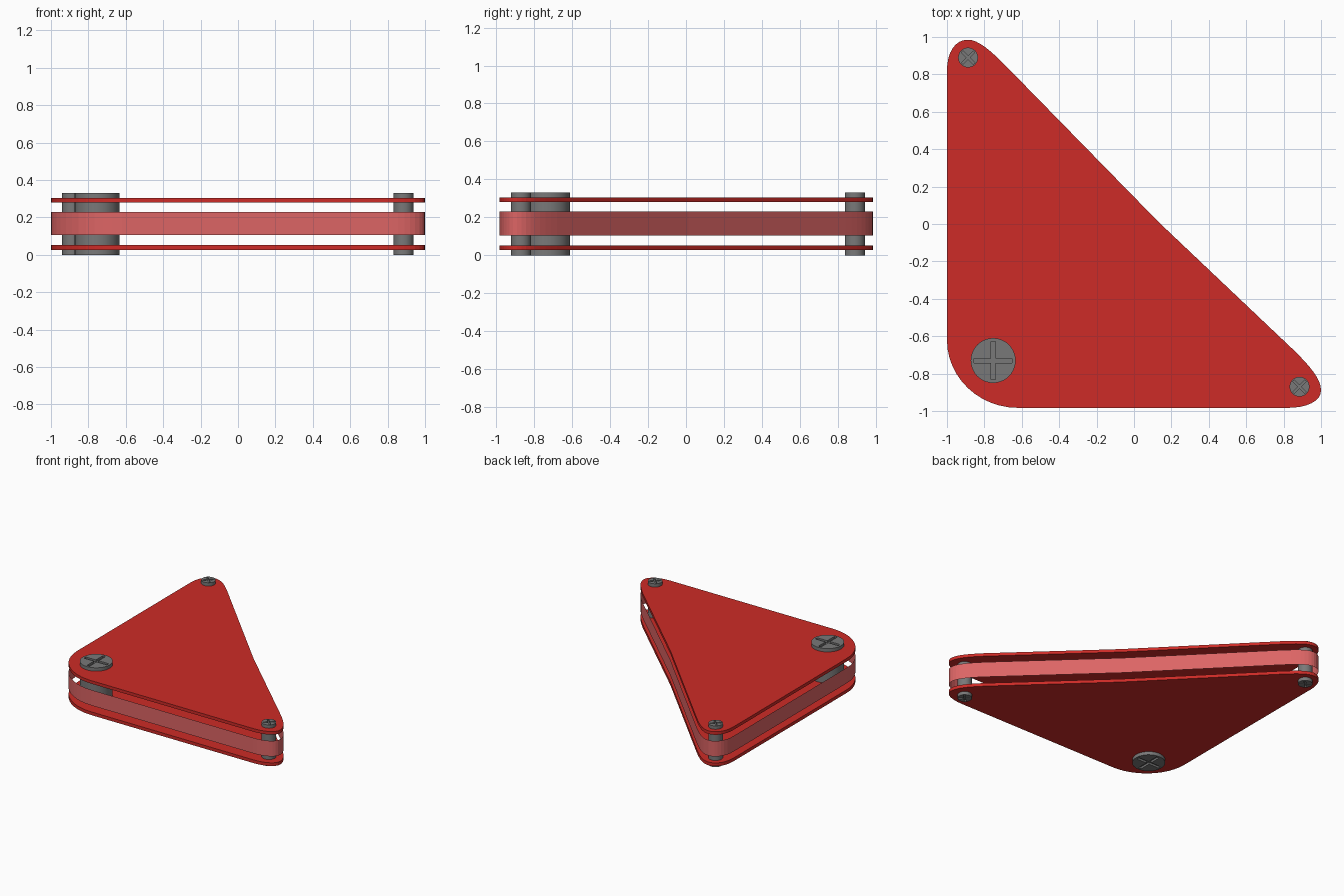
import bpy, bmesh, math
from mathutils import Vector

if "Cube" in bpy.data.objects:
    bpy.data.objects.remove(bpy.data.objects["Cube"])

H = 0.332


def material(name, color):
    m = bpy.data.materials.new(name)
    m.diffuse_color = (*color, 1)
    m.use_nodes = True
    m.node_tree.nodes["Principled BSDF"].inputs["Base Color"].default_value = m.diffuse_color
    return m


RED = material("red", (0.61, 0.024, 0.02))
PINK = material("light_red", (0.72, 0.13, 0.13))
GREY = material("dark_grey", (0.19, 0.19, 0.19))


def prism(name, pts, z0, z1, mat, capped=True):
    """Extrude a closed outline from z0 to z1, with or without end caps."""
    bm = bmesh.new()
    lo = [bm.verts.new((x, y, z0)) for x, y in pts]
    hi = [bm.verts.new((x, y, z1)) for x, y in pts]
    n = len(pts)
    for i in range(n):
        j = (i + 1) % n
        bm.faces.new((lo[i], lo[j], hi[j], hi[i]))
    if capped:
        bm.faces.new(lo[::-1])
        bm.faces.new(hi)
        bmesh.ops.recalc_face_normals(bm, faces=bm.faces)
    me = bpy.data.meshes.new(name)
    bm.to_mesh(me)
    bm.free()
    me.materials.append(mat)
    ob = bpy.data.objects.new(name, me)
    bpy.context.collection.objects.link(ob)
    return ob


def bezier(a, b, c, d, n=8):
    a, b, c, d = map(Vector, (a, b, c, d))
    out = []
    for i in range(n + 1):
        t = i / n
        s = 1 - t
        out.append(tuple(a * s**3 + b * 3*s*s*t + c * 3*s*t*t + d * t**3))
    return out


# Rounded triangular outline, counter-clockwise, slightly bent long side
outline = bezier((-1, -0.62), (-1, -0.82), (-0.83, -0.983), (-0.62, -0.983), 12)
outline += bezier((0.82, -0.983), (0.92, -0.983), (1, -0.95), (1, -0.89))
outline += bezier((1, -0.89), (1, -0.83), (0.945, -0.765), (0.86, -0.68))[1:]
outline += [(0.13, 0.012)]
outline += bezier((-0.68, 0.84), (-0.77, 0.93), (-0.83, 0.985), (-0.89, 0.985))
outline += bezier((-0.89, 0.985), (-0.955, 0.985), (-1, 0.92), (-1, 0.82))[1:]

# Two thin plates and the hollow band between them
prism("bottom_plate", outline, 0.027, 0.053, RED)
prism("top_plate", outline, 0.28, 0.305, RED)
prism("side_band", outline, 0.105, 0.23, PINK, capped=False)


def cross(cx, cy, arm, w, angle):
    """Plus-shaped outline for a screw slot."""
    pts = []
    for k in range(4):
        a = angle + k * math.pi / 2
        ca, sa = math.cos(a), math.sin(a)
        for x, y in ((arm, -w), (arm, w), (w, w)):
            pts.append((cx + x * ca - y * sa, cy + x * sa + y * ca))
    return pts


def bolt(name, cx, cy, r, arm, w, angle, depth):
    circle = [(cx + r * math.cos(2 * math.pi * i / 40),
               cy + r * math.sin(2 * math.pi * i / 40)) for i in range(40)]
    ob = prism(name, circle, 0, H, GREY)
    bpy.context.view_layer.objects.active = ob
    # Cross slot cut into both ends
    for z0, z1 in ((-0.05, depth), (H - depth, H + 0.05)):
        cutter = prism("slot_cutter", cross(cx, cy, arm, w, angle), z0, z1, GREY)
        cutter.hide_render = True
        mod = ob.modifiers.new("slot", 'BOOLEAN')
        mod.operation = 'DIFFERENCE'
        mod.solver = 'EXACT'
        mod.object = cutter
        bpy.ops.object.modifier_apply(modifier=mod.name)
        bpy.data.objects.remove(cutter)
    bpy.ops.object.select_all(action='DESELECT')
    ob.select_set(True)
    bpy.ops.object.shade_smooth_by_angle(angle=math.radians(30))


# Corner bolts
bolt("large_bolt", -0.753, -0.73, 0.12, 0.102, 0.012, 0, 0.016)
bolt("back_bolt", -0.887, 0.89, 0.053, 0.045, 0.006, math.pi / 4, 0.012)
bolt("right_bolt", 0.885, -0.87, 0.053, 0.045, 0.006, math.pi / 4, 0.012)
